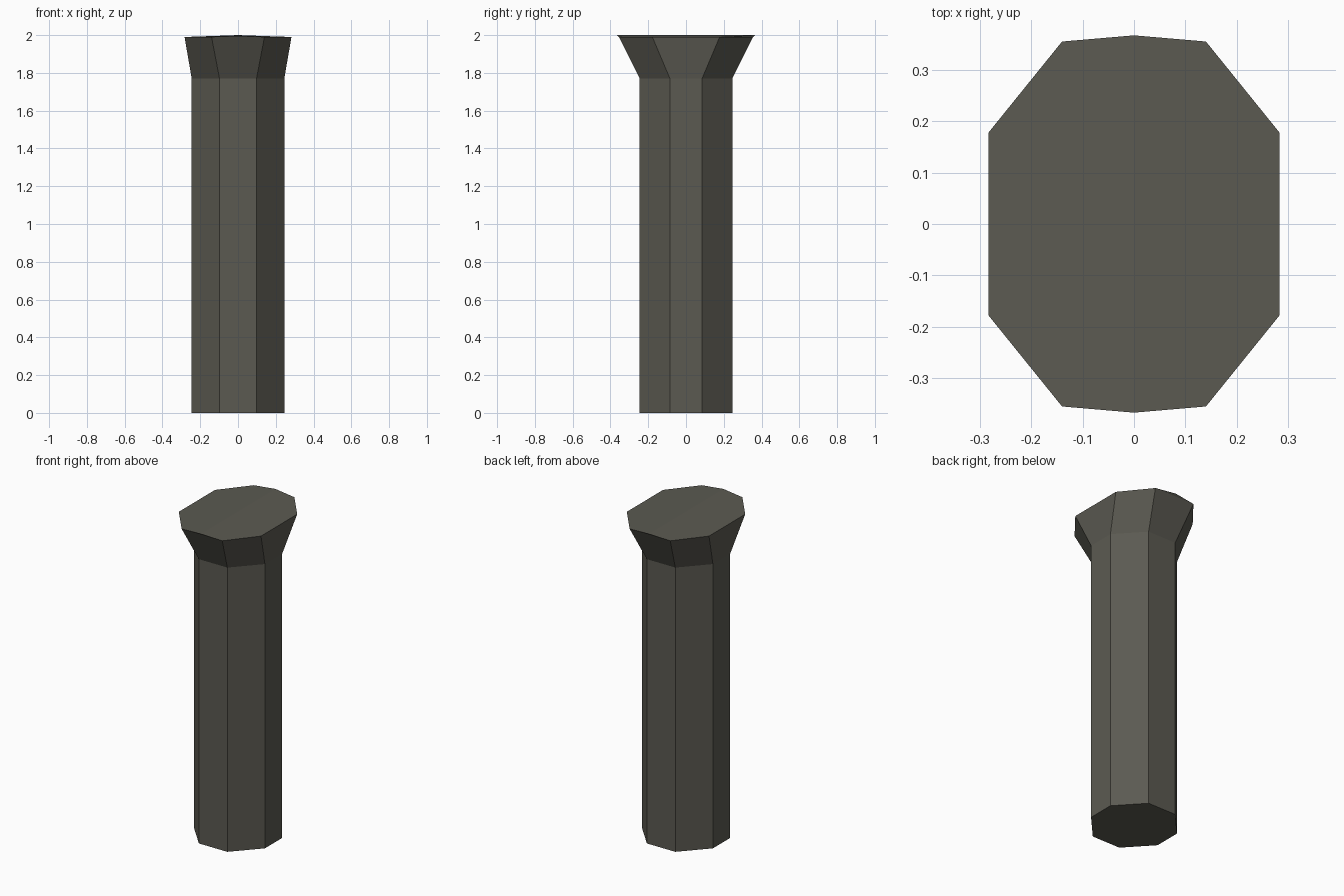
import bpy, bmesh

if "Cube" in bpy.data.objects:
    bpy.data.objects.remove(bpy.data.objects["Cube"])

stone = bpy.data.materials.new("dark olive grey")
stone.diffuse_color = (0.105, 0.102, 0.083, 1)
stone.use_nodes = True
stone.node_tree.nodes["Principled BSDF"].inputs["Base Color"].default_value = stone.diffuse_color


def octagon(cx, sx, cy, sy):
    """Corner-cut rectangle: half sizes sx, sy; flat half widths cx, cy."""
    return [(-cx, -sy), (cx, -sy), (sx, -cy), (sx, cy),
            (cx, sy), (-cx, sy), (-sx, cy), (-sx, -cy)]


bm = bmesh.new()
shaft = octagon(0.098, 0.245, 0.085, 0.245)
rim = octagon(0.14, 0.283, 0.178, 0.355)
rings = [[bm.verts.new((x, y, z)) for x, y in ring]
         for ring, z in ((shaft, 0), (shaft, 1.77), (rim, 1.99))]

# shallow ridge points in the middle of the front and back rim
front_peak = bm.verts.new((0, -0.367, 2.0))
back_peak = bm.verts.new((0, 0.367, 2.0))

# shaft and flared head sides
for low, high in zip(rings, rings[1:]):
    for i in range(8):
        j = (i + 1) % 8
        bm.faces.new((low[i], low[j], high[j], high[i]))
top = rings[2]
bm.faces.new((top[0], top[1], front_peak))
bm.faces.new((top[4], top[5], back_peak))

# bottom cap and the two halves of the top
bm.faces.new(rings[0][::-1])
bm.faces.new((front_peak, top[1], top[2], top[3], top[4], back_peak))
bm.faces.new((back_peak, top[5], top[6], top[7], top[0], front_peak))
bmesh.ops.recalc_face_normals(bm, faces=bm.faces[:])

mesh = bpy.data.meshes.new("flared_pillar")
bm.to_mesh(mesh)
bm.free()
mesh.materials.append(stone)
bpy.context.collection.objects.link(bpy.data.objects.new("flared_pillar", mesh))
